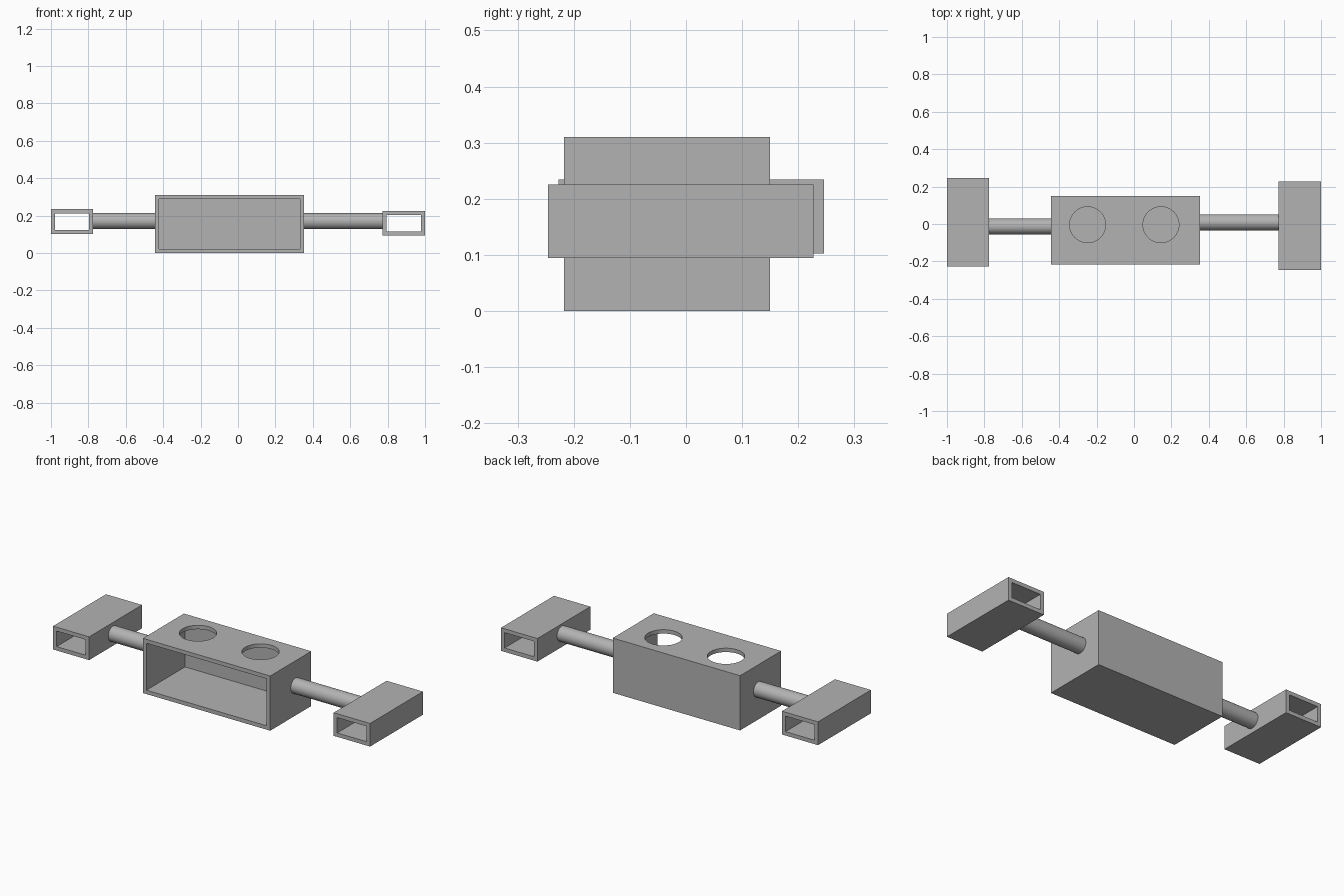
import bpy
import bmesh
import math
from mathutils import Vector

default_cube = bpy.data.objects.get("Cube")
if default_cube:
    bpy.data.objects.remove(default_cube, do_unlink=True)

WALL = 0.022

# Single grey finish
grey = bpy.data.materials.new("plain_grey")
grey.use_nodes = True
grey.diffuse_color = (0.45, 0.45, 0.45, 1)
grey.node_tree.nodes["Principled BSDF"].inputs["Base Color"].default_value = grey.diffuse_color


def apply_modifier(obj, mod):
    bpy.ops.object.select_all(action="DESELECT")
    obj.select_set(True)
    bpy.context.view_layer.objects.active = obj
    bpy.ops.object.modifier_apply(modifier=mod.name)


def hollow_box(name, low, high, open_back):
    """Thin-walled box, open at the front and optionally at the back."""
    low, high = Vector(low), Vector(high)
    bm = bmesh.new()
    bmesh.ops.create_cube(bm, size=1)
    bmesh.ops.scale(bm, vec=high - low, verts=bm.verts)
    bmesh.ops.translate(bm, vec=(low + high) / 2, verts=bm.verts)
    bm.normal_update()
    openings = [f for f in bm.faces
                if f.normal.y < -0.9 or (open_back and f.normal.y > 0.9)]
    bmesh.ops.delete(bm, geom=openings, context="FACES_ONLY")
    mesh = bpy.data.meshes.new(name)
    bm.to_mesh(mesh)
    bm.free()
    obj = bpy.data.objects.new(name, mesh)
    bpy.context.collection.objects.link(obj)
    mesh.materials.append(grey)
    shell = obj.modifiers.new("shell", "SOLIDIFY")
    shell.thickness = WALL
    shell.offset = -1
    shell.use_even_offset = True
    apply_modifier(obj, shell)
    return obj


def cylinder(name, radius, depth, centre, along_x=False):
    bpy.ops.mesh.primitive_cylinder_add(
        vertices=48, radius=radius, depth=depth, location=centre,
        rotation=(0, math.pi / 2 if along_x else 0, 0))
    obj = bpy.context.object
    obj.name = name
    obj.data.materials.append(grey)
    return obj


# Central housing with two round openings in its top
housing = hollow_box("housing", (-0.444, -0.217, 0), (0.354, 0.15, 0.31), False)
for x in (-0.248, 0.144):
    cutter = cylinder("hole_cutter", 0.096, 0.1, (x, -0.004, 0.31))
    cut = housing.modifiers.new("hole", "BOOLEAN")
    cut.operation = "DIFFERENCE"
    cut.solver = "EXACT"
    cut.object = cutter
    apply_modifier(housing, cut)
    bpy.data.objects.remove(cutter, do_unlink=True)

# Open rectangular sleeves at both ends
hollow_box("right_sleeve", (-1, -0.227, 0.102), (-0.774, 0.246, 0.234), True)
hollow_box("left_sleeve", (0.772, -0.246, 0.094), (1, 0.227, 0.225), True)

# Round rods joining sleeves to housing, seated within the walls
for name, x1, x2, y, z in (("right_rod", -0.784, -0.434, -0.013, 0.171),
                           ("left_rod", 0.344, 0.782, 0.009, 0.17)):
    cylinder(name, 0.043, x2 - x1, ((x1 + x2) / 2, y, z), along_x=True)
    bpy.ops.object.shade_smooth_by_angle(angle=math.radians(30))
